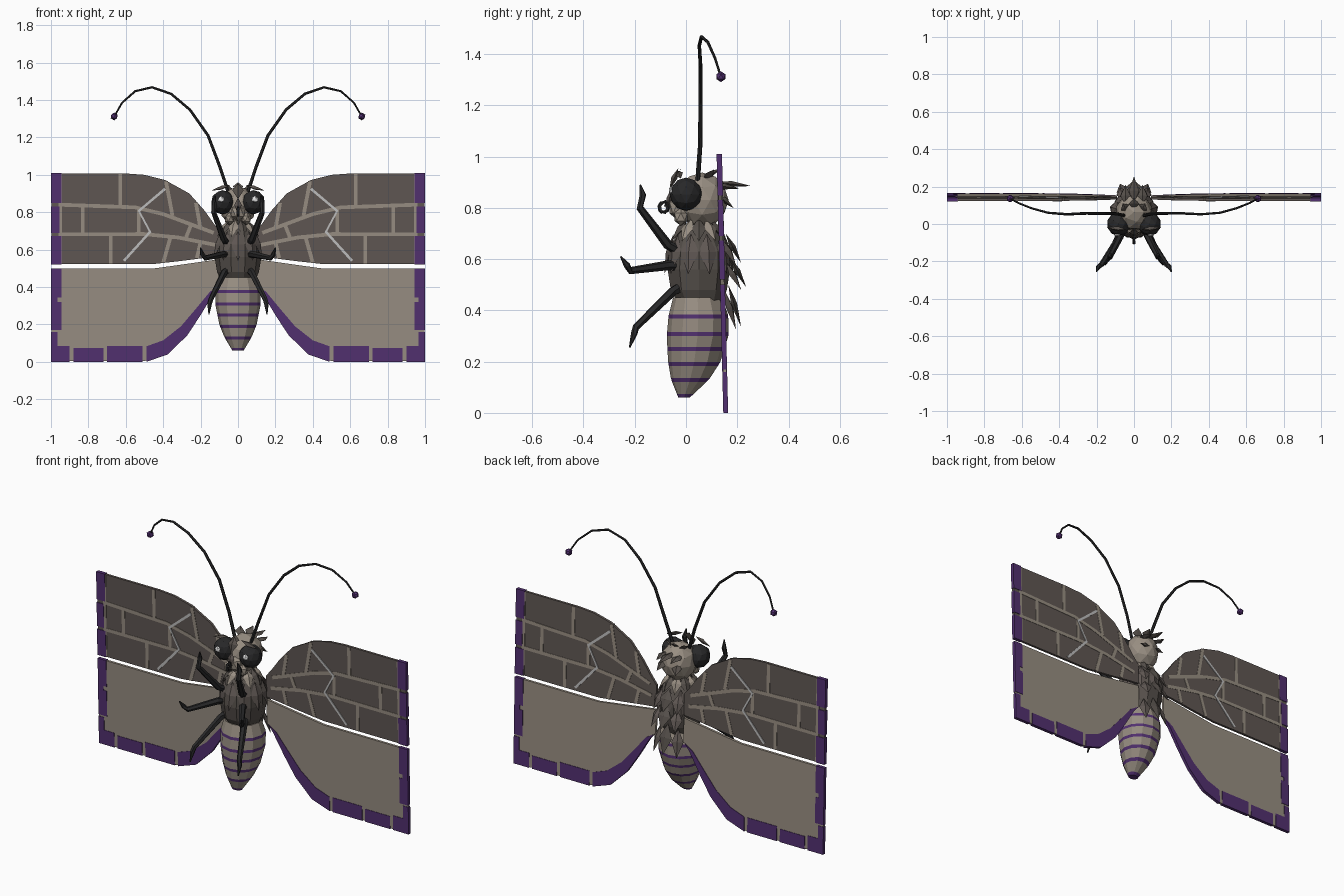
import bpy, bmesh, math
from mathutils import Vector as V

if "Cube" in bpy.data.objects:
    bpy.data.objects.remove(bpy.data.objects["Cube"])


def mat(name, r, g, b):
    m = bpy.data.materials.new(name)
    lin = lambda c: ((c / 255 + 0.055) / 1.055) ** 2.4 if c > 10 else c / 3295
    m.diffuse_color = (lin(r), lin(g), lin(b), 1)
    m.use_nodes = True
    m.node_tree.nodes["Principled BSDF"].inputs["Base Color"].default_value = m.diffuse_color
    return m


BRICK = mat("dark brick", 95, 87, 83)
TAN = mat("mortar tan", 152, 142, 130)
PURPLE = mat("purple", 82, 48, 112)
BLACK = mat("black", 40, 40, 41)
SLATE = mat("dark stone", 86, 80, 75)
PALE = mat("pale crack", 190, 190, 190)
WHITE = mat("white", 240, 240, 240)


def make(name, verts, faces, *mats):
    me = bpy.data.meshes.new(name)
    me.from_pydata([tuple(v) for v in verts], [], faces)
    bm = bmesh.new()
    bm.from_mesh(me)
    bmesh.ops.recalc_face_normals(bm, faces=bm.faces)
    bm.to_mesh(me)
    bm.free()
    for m in mats:
        me.materials.append(m)
    ob = bpy.data.objects.new(name, me)
    bpy.context.collection.objects.link(ob)
    return ob


def plate(name, pts, t, m):
    """Flat piece in the slightly leaning wing plane, mirrored to both sides."""
    n = len(pts)
    for s, side in ((1, "right"), (-1, "left")):
        vs = [(s * x, 0.155 - 0.025 * z + d, z) for d in (-t / 2, t / 2) for x, z in pts]
        fs = [list(range(n)), list(range(2 * n - 1, n - 1, -1))]
        fs += [[i, (i + 1) % n, n + (i + 1) % n, n + i] for i in range(n)]
        make(side + "_" + name, vs, fs, m)


def strip(name, pts, w, t, m):
    """Ribbon of constant width along a path in the wing plane."""
    p = [V(q) for q in pts]
    a, b = [], []
    for i, q in enumerate(p):
        d = (p[min(i + 1, len(p) - 1)] - p[max(i - 1, 0)]).normalized()
        o = V((-d.y, d.x)) * w / 2
        a.append(tuple(q + o))
        b.append(tuple(q - o))
    plate(name, a + b[::-1], t, m)


def tube(name, pts, radii, m, n=6):
    p = [V(q) for q in pts]
    vs, fs = [], []
    for i, q in enumerate(p):
        d = (p[min(i + 1, len(p) - 1)] - p[max(i - 1, 0)]).normalized()
        u = d.cross(V((0.3, 1, 0.2))).normalized()
        w = d.cross(u)
        vs += [q + (u * math.cos(k * math.tau / n) + w * math.sin(k * math.tau / n)) * radii[i] for k in range(n)]
    for i in range(len(p) - 1):
        fs += [[i * n + k, i * n + (k + 1) % n, (i + 1) * n + (k + 1) % n, (i + 1) * n + k] for k in range(n)]
    fs += [list(range(n)), list(range(len(vs) - n, len(vs)))]
    return make(name, vs, fs, m)


def loft(name, rings, mats, n=12):
    """Rings of (z, half width, y front, y back, material index of the band above)."""
    vs, fs, ids = [], [], []
    for z, rx, y0, y1, _ in rings:
        vs += [(rx * math.cos(k * math.tau / n), (y0 + y1) / 2 + (y1 - y0) / 2 * math.sin(k * math.tau / n), z)
               for k in range(n)]
    for i in range(len(rings) - 1):
        fs += [[i * n + k, i * n + (k + 1) % n, (i + 1) * n + (k + 1) % n, (i + 1) * n + k] for k in range(n)]
        ids += [rings[i][4]] * n
    fs += [list(range(n)), list(range(len(vs) - n, len(vs)))]
    ob = make(name, vs, fs, *mats)
    for f, i in zip(ob.data.polygons, ids + [rings[0][4], 0]):
        f.material_index = i
    return ob


def leaf(name, base, tip, w, normal, m, th=0.012):
    """Pointed ridged scale."""
    b, t, nn = V(base), V(tip), V(normal).normalized()
    s = (t - b).cross(nn).normalized() * w / 2
    c = b.lerp(t, 0.45)
    make(name, [b, t, c + s, c - s, c + nn * th, c - nn * th],
         [(a, x, y) for a in (0, 1) for x, y in ((2, 4), (4, 3), (3, 5), (5, 2))], m)


def ball(name, loc, scale, m, sub=2):
    bpy.ops.mesh.primitive_ico_sphere_add(subdivisions=sub, radius=1, location=loc)
    ob = bpy.context.object
    ob.name, ob.scale = name, scale
    ob.data.materials.append(m)
    return ob


# Forewings: dark base, mortar courses, purple tip bricks, pale crack
plate("forewing", [(.09, .565), (.16, .558), (.3, .54), (.46, .522), (.997, .522), (.997, 1.007), (.6, 1.007),
                   (.5, 1.0), (.39, .972), (.26, .9), (.18, .81), (.13, .74), (.09, .69)], .014, BRICK)
courses = [[(.95, .84), (.55, .826), (.4, .79), (.13, .69)], [(.95, .682), (.5, .683), (.32, .665), (.12, .625)],
           [(.63, .832), (.63, 1.003)], [(.35, .78), (.385, .965)], [(.83, .682), (.83, .84)],
           [(.53, .685), (.53, .82)], [(.28, .66), (.25, .735)], [(.68, .524), (.68, .682)], [(.4, .53), (.36, .67)],
           [(.2, .71), (.225, .85)], [(.22, .555), (.2, .64)], [(.95, .524), (.95, 1.005)]]
for i, c in enumerate(courses):
    strip(f"forewing_mortar_{i}", c, .02, .018, TAN)
for i, (a, b, x) in enumerate([(.52, .673, .945), (.69, .83, .955), (.848, 1.01, .945)]):
    plate(f"forewing_tip_brick_{i}", [(x, a), (1, a), (1, b), (x, b)], .021, PURPLE)
strip("forewing_crack", [(.39, .925), (.53, .807), (.47, .695), (.61, .54)], .014, .022, PALE)

# Hindwings: tan base with purple brick edging
plate("hindwing", [(.09, .55), (.3, .52), (.46, .498), (.997, .498), (.997, .004), (.5, .004), (.38, .045),
                   (.275, .15), (.2, .26), (.13, .375), (.09, .41)], .014, TAN)
plate("hindwing_curved_edge", [(.1, .405), (.13, .367), (.2, .25), (.27, .143), (.375, .04), (.49, 0), (.49, .083),
                               (.4, .115), (.305, .19), (.22, .29), (.15, .375)], .019, PURPLE)
for i, (a, b, h) in enumerate([(.51, .7, .085), (.72, .88, .075), (.9, 1, .085)]):
    plate(f"hindwing_bottom_brick_{i}", [(a, 0), (b, 0), (b, h), (a, h)], .019, PURPLE)
for i, (a, b, x) in enumerate([(.085, .16, .965), (.17, .32, .945), (.32, .345, .965), (.345, .5, .945)]):
    plate(f"hindwing_side_brick_{i}", [(x, a), (1, a), (1, b), (x, b)], .019, PURPLE)

# Abdomen with purple bands: shape interpolated between a few profile stations
prof = [(.06, .03, -.03, .015), (.13, .072, -.058, .09), (.2, .1, -.07, .135), (.3, .12, -.075, .165),
        (.38, .122, -.068, .165), (.45, .1, -.05, .14)]


def section(z):
    for p, q in zip(prof, prof[1:]):
        if z <= q[0]:
            f = (z - p[0]) / (q[0] - p[0])
            return [p[k] + (q[k] - p[k]) * f for k in (1, 2, 3)]


rings = [(.06, *section(.06), 1)]
for z in (.066, .128, .19, .25, .308, .376):
    if z > .07:
        rings.append((z - .008, *section(z - .008), 1))
    rings.append((z + .008, *section(z + .008), 0))
rings.append((.45, *section(.45), 0))
loft("abdomen", rings, (TAN, PURPLE))

# Thorax, neck ruff and its overlapping scales
loft("thorax", [(.42, .085, -.03, .14, 0), (.48, .112, -.065, .165, 0), (.56, .125, -.078, .178, 0),
                (.63, .122, -.072, .175, 0), (.69, .095, -.045, .14, 0), (.725, .06, -.01, .1, 0)], (SLATE,), 10)
for k in range(10):
    a = k * math.tau / 10 - math.pi / 2
    d = V((math.cos(a), math.sin(a), 0))
    c = V((0, .05, 0))
    leaf(f"thorax_scale_{k}", c + d * .098 + V((0, 0, .70)), c + d * .135 + V((0, 0, .54)), .075, d, BRICK, .014)
    a += math.tau / 20
    d = V((math.cos(a), math.sin(a), 0))
    leaf(f"neck_ruff_{k}", c + d * .045 + V((0, 0, .76)), c + d * .112 + V((0, 0, .67)), .06, d + V((0, 0, .6)),
         TAN if k % 2 else SLATE, .014)
for i, (y0, z0, y1, z1) in enumerate([(.155, .7, .215, .585), (.17, .61, .235, .49), (.165, .5, .215, .335)]):
    leaf(f"back_scale_{i}", (0, y0, z0), (0, y1, z1), .08, (0, 1, .3), SLATE)
    for s in (1, -1):
        leaf(f"back_side_scale_{i}_{s}", (s * .055, y0 - .015, z0 - .02), (s * .075, y1 - .02, z1 - .01), .065,
             (s * .5, 1, .3), BRICK)

# Head with crest, face plates and brow tufts
ball("head", (0, .063, .83), (.098, .103, .108), TAN)
ball("muzzle", (0, -.03, .80), (.045, .04, .05), TAN, 1)
leaf("face_plate_upper", (0, -.03, .955), (0, -.065, .87), .06, (0, -1, .3), SLATE)
leaf("face_plate_lower", (0, -.055, .88), (0, -.075, .79), .04, (0, -1, 0), BRICK)
crest = [(0, .13, .9, .255, .885, 0), (.045, .12, .89, .21, .875, 0), (0, .1, .92, .14, .955, 0),
         (.04, .09, .91, .11, .95, .02), (0, -.01, .92, -.02, .96, 0), (.04, .15, .85, .185, .80, .02)]
for i, (x, y0, z0, y1, z1, dx) in enumerate(crest):
    for s in ((1, -1) if x else (1,)):
        leaf(f"crest_tuft_{i}_{s}", (s * x, y0 - .02, z0), (s * (x + dx), y1, z1), .055, (0, .3, 1), SLATE)

# Coiled tongue
coil = [(0, -.085 + .024 * f * math.cos(a), .80 + .027 * f * math.sin(a))
        for a, f in ((k * .7, 1 - k * .05) for k in range(12))]
tube("coiled_tongue", coil, [.008] * 12, BLACK, 5)

legs = [("front", [(.06, -.03, .635), (.075, -.07, .655), (.13, -.18, .80), (.128, -.168, .85), (.122, -.178, .89)]),
        ("middle", [(.06, -.03, .575), (.08, -.075, .575), (.175, -.218, .555), (.19, -.23, .575), (.2, -.255, .61)]),
        ("rear", [(.06, -.02, .49), (.075, -.05, .475), (.145, -.195, .335), (.152, -.202, .31), (.155, -.22, .255)])]
for s, side in ((1, "right"), (-1, "left")):
    # Eyes with white glints
    ball(side + "_eye", (s * .082, 0, .853), (.063, .064, .065), BLACK)
    ball(side + "_eye_glint", (s * .09, -.058, .868), (.018, .01, .018), WHITE, 1)
    leaf(side + "_brow_tuft", (s * .04, -.03, .945), (s * .145, -.02, .915), .03, (0, -.5, 1), SLATE)
    ball(side + "_cheek", (s * .045, -.02, .765), (.028, .03, .035), TAN, 1)
    # Antennae
    path = [(.04, .045, .88), (.053, .046, .91), (.096, .055, 1.04), (.16, .057, 1.21), (.257, .057, 1.348),
            (.358, .052, 1.433), (.46, .06, 1.468), (.55, .085, 1.447), (.62, .113, 1.385), (.66, .135, 1.315)]
    tube(side + "_antenna", [(s * x, y, z) for x, y, z in path], [.01 - .0006 * k for k in range(10)], BLACK)
    ball(side + "_antenna_tip", (s * .662, .136, 1.312), (.021,) * 3, PURPLE, 1)
    # Legs
    for n, pts in legs:
        tube(f"{side}_{n}_leg", [(s * x, y, z) for x, y, z in pts], [.02, .019, .014, .013, .003], BLACK)
